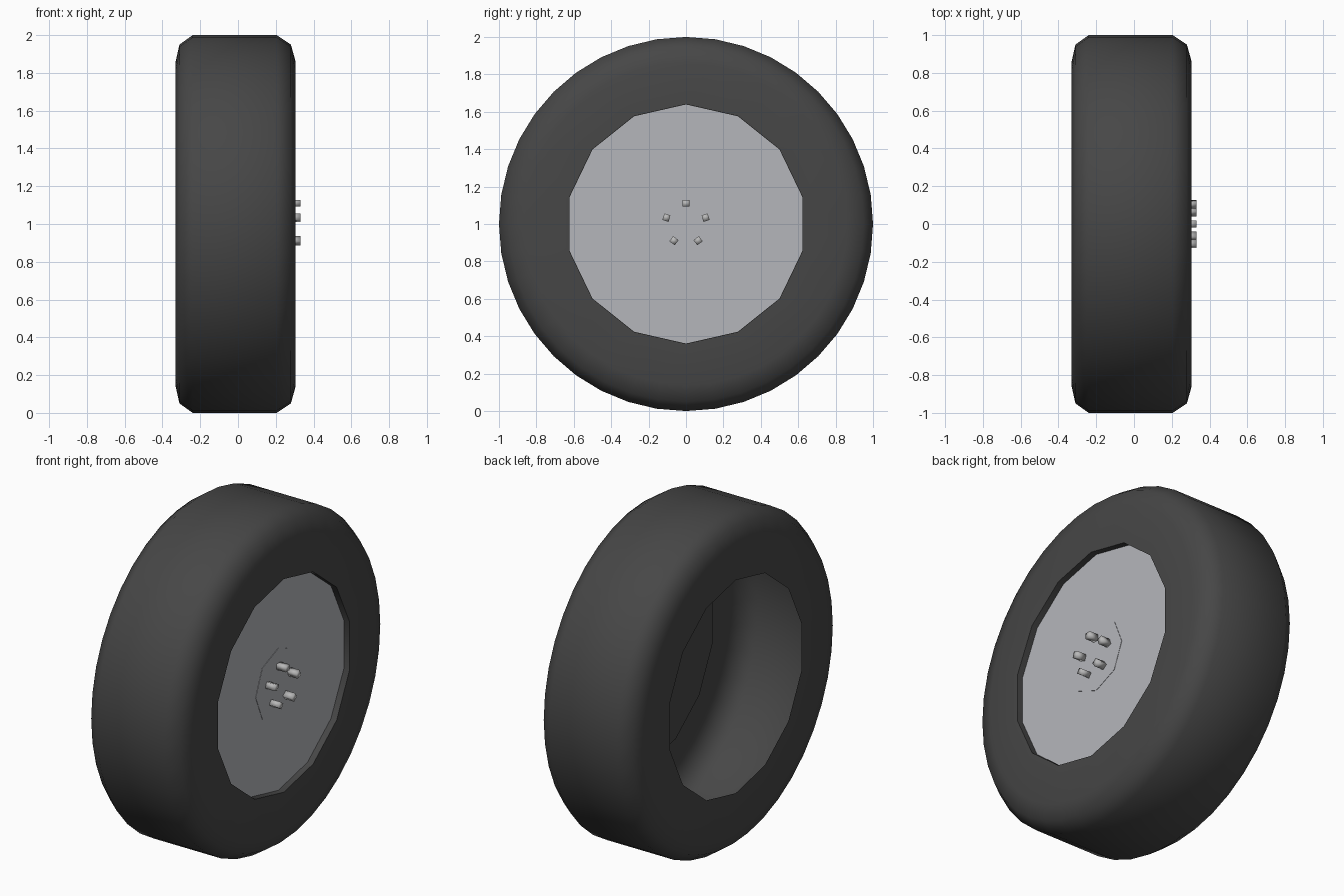
import bpy, bmesh, math
from mathutils import Matrix, Vector

if "Cube" in bpy.data.objects:
    bpy.data.objects.remove(bpy.data.objects["Cube"])


def material(name, rgb):
    m = bpy.data.materials.new(name)
    m.diffuse_color = (*rgb, 1)
    m.use_nodes = True
    m.node_tree.nodes["Principled BSDF"].inputs["Base Color"].default_value = m.diffuse_color
    return m


RUBBER = material("dark rubber", (0.062, 0.062, 0.062))
METAL = material("light metal", (0.46, 0.47, 0.50))
BOLT = material("bolt grey", (0.48, 0.48, 0.48))
AXLE_Z = 1.0


def ring(bm, x, r, n):
    """Loop of n vertices around the x axis, first vertex at the top."""
    a = [2 * math.pi * i / n for i in range(n)]
    return [bm.verts.new((x, r * math.sin(t), AXLE_Z + r * math.cos(t))) for t in a]


def loft(bm, a, b):
    """Quads between two loops of equal count."""
    n = len(a)
    for i in range(n):
        j = (i + 1) % n
        bm.faces.new((a[i], a[j], b[j], b[i]))


def stitch(bm, a, b):
    """Triangles between two loops of different counts."""
    i = j = 0
    n, m = len(a), len(b)
    while i < n or j < m:
        if j == m or (i < n and (i + 0.5) / n <= (j + 0.5) / m):
            bm.faces.new((a[i], a[(i + 1) % n], b[j % m]))
            i += 1
        else:
            bm.faces.new((a[i % n], b[(j + 1) % m], b[j]))
            j += 1


def finish(bm, name, mat, smooth=None):
    bmesh.ops.recalc_face_normals(bm, faces=bm.faces[:])
    me = bpy.data.meshes.new(name)
    bm.to_mesh(me)
    bm.free()
    me.materials.append(mat)
    ob = bpy.data.objects.new(name, me)
    bpy.context.collection.objects.link(ob)
    if smooth:
        bpy.ops.object.select_all(action='DESELECT')
        ob.select_set(True)
        bpy.context.view_layer.objects.active = ob
        bpy.ops.object.shade_smooth_by_angle(angle=math.radians(smooth))
    return ob


def plate(name, x0, x1, r, n, mat):
    """Flat polygonal plate facing +x."""
    bm = bmesh.new()
    a, b = ring(bm, x0, r, n), ring(bm, x1, r, n)
    loft(bm, a, b)
    bm.faces.new(a)
    bm.faces.new(b)
    return finish(bm, name, mat)


# Tyre: hollow shell, open on the inner side, recessed cap on the outer side
bm = bmesh.new()
profile = [(-0.33, 0.86), (-0.31, 0.95), (-0.24, 1.0),
           (0.205, 1.0), (0.28, 0.95), (0.305, 0.86)]
loops = [ring(bm, x, r, 40) for x, r in profile]
for a, b in zip(loops, loops[1:]):
    loft(bm, a, b)
inner_lip = ring(bm, -0.33, 0.64, 14)
outer_lip = ring(bm, 0.305, 0.64, 14)
stitch(bm, loops[0], inner_lip)
stitch(bm, loops[-1], outer_lip)
recess = ring(bm, 0.262, 0.64, 14)
loft(bm, outer_lip, recess)
bm.faces.new(recess)
finish(bm, "tyre", RUBBER, 50)

# Wheel disc and hub plate
plate("wheel_disc", 0.264, 0.268, 0.639, 14, METAL)
plate("hub_plate", 0.267, 0.270, 0.217, 8, METAL)

# Five square bolts around the axle
for i in range(5):
    t = 2 * math.pi * i / 5
    bm = bmesh.new()
    pos = Vector((0.299, 0.11 * math.sin(t), AXLE_Z + 0.11 * math.cos(t)))
    bmesh.ops.create_cube(bm, size=1, matrix=Matrix.Translation(pos)
                          @ Matrix.Rotation(-t, 4, 'X')
                          @ Matrix.Diagonal((0.062, 0.036, 0.034, 1)))
    finish(bm, f"bolt_{i + 1}", BOLT, 100)
